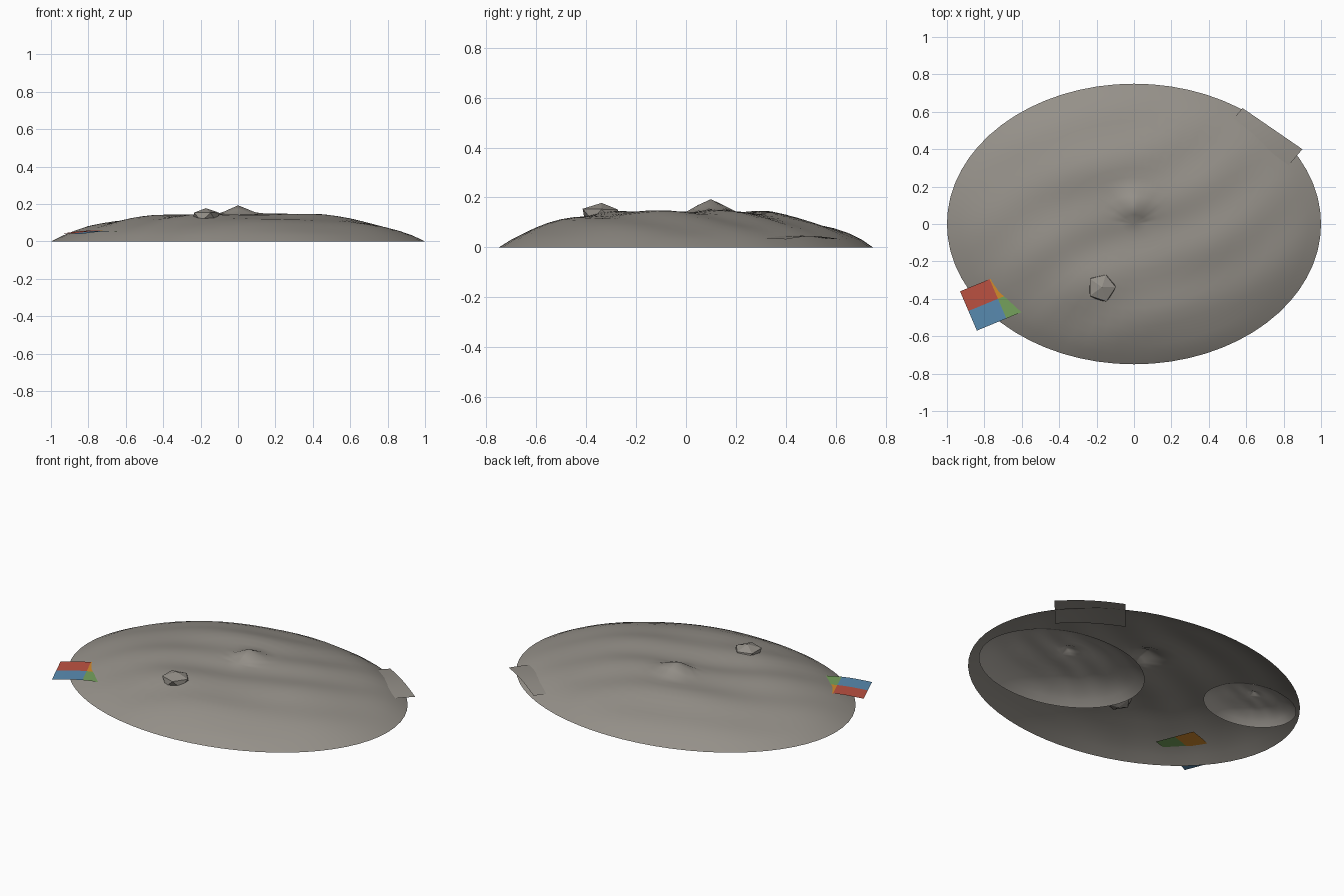
import bpy, bmesh, math, random
from mathutils import Vector

random.seed(4)
if "Cube" in bpy.data.objects:
    bpy.data.objects.remove(bpy.data.objects["Cube"], do_unlink=True)


def material(name, rgb):
    m = bpy.data.materials.new(name)
    m.use_nodes = True
    m.diffuse_color = (*rgb, 1)
    m.node_tree.nodes["Principled BSDF"].inputs["Base Color"].default_value = (*rgb, 1)
    return m


stone = material("stone grey", (0.30, 0.28, 0.25))
pale = material("pale stone", (0.46, 0.43, 0.39))
panels = [material("brick red", (0.51, 0.085, 0.055)), material("amber", (0.66, 0.26, 0.025)),
          material("sky blue", (0.10, 0.26, 0.44)), material("leaf green", (0.18, 0.36, 0.11))]


def finish(name, bm, mats, smooth=True):
    mesh = bpy.data.meshes.new(name)
    bm.normal_update()
    bm.to_mesh(mesh)
    bm.free()
    for m in mats:
        mesh.materials.append(m)
    for p in mesh.polygons:
        p.use_smooth = smooth
    ob = bpy.data.objects.new(name, mesh)
    bpy.context.collection.objects.link(ob)
    return ob


# Mound height against distance from the middle (1 is the rim)
PROFILE = [(0, .138), (.3, .142), (.45, .138), (.58, .122), (.7, .1),
           (.8, .077), (.87, .056), (.93, .034), (1, 0)]


def profile(r):
    for (a, za), (b, zb) in zip(PROFILE, PROFILE[1:]):
        if r <= b:
            return za + (zb - za) * (r - a) / (b - a)
    return 0


def height(x, y):
    r = math.hypot(x, y / 0.75)
    fade = max(0, 1 - r ** 4)
    # Diagonal ridges, broken up by a slower wave
    across, along = -0.5 * x + 0.86 * y, 0.86 * x + 0.5 * y
    ridge = math.sin(across * 21 + 1.5 * math.sin(along * 4)) * 0.006
    ridge += math.sin(along * 9 + across * 5) * 0.004
    knoll = 0.045 * max(0, 1 - math.hypot(x, y - 0.1) / 0.11)
    return profile(r) + ridge * fade + knoll


def mound(name, mat, centre=(0, 0), scale=1.0, tall=1.0, rings=15, sides=64):
    bm = bmesh.new()

    def point(r, k):
        a = math.tau * k / sides
        x, y = r * math.cos(a), 0.75 * r * math.sin(a)
        z = max(0, height(x, y)) if r < 1 else 0
        return bm.verts.new((centre[0] + x * scale, centre[1] + y * scale, z * tall))

    top = point(0, 0)
    loops = [[point(i / rings, k) for k in range(sides)] for i in range(1, rings + 1)]
    for k in range(sides):
        n = (k + 1) % sides
        bm.faces.new((top, loops[0][k], loops[0][n]))
        for inner, outer in zip(loops, loops[1:]):
            bm.faces.new((inner[k], outer[k], outer[n], inner[n]))
    return finish(name, bm, [mat])


# Outer mound and the two smaller hollow mounds beneath it
mound("main_mound", stone)
mound("large_inner_mound", pale, (0.43, -0.10), 0.5, 0.62, 10, 48)
mound("small_inner_mound", pale, (-0.615, 0.25), 0.28, 0.42, 8, 40)


def sheet(name, corner, end_u, end_v, lift, mats, n=8):
    """Curved rectangle from a corner, its two neighbours and a height rule."""
    bm = bmesh.new()
    c, u, v = Vector(corner), Vector(end_u), Vector(end_v)
    u, v = u - c, v - c
    grid = []
    for j in range(n + 1):
        row = []
        for i in range(n + 1):
            p = c + u * (i / n) + v * (j / n)
            row.append(bm.verts.new((p.x, p.y, lift(i / n, j / n))))
        grid.append(row)
    for j in range(n):
        for i in range(n):
            f = bm.faces.new((grid[j][i], grid[j + 1][i], grid[j + 1][i + 1], grid[j][i + 1]))
            if len(mats) > 1:
                # One colour for each quarter
                f.material_index = (i >= n // 2) + 2 * (j >= n // 2)
    for f in bm.faces:
        f.normal_update()
        if f.normal.z < 0:
            f.normal_flip()
    return finish(name, bm, mats)


sheet("coloured_panel", (-0.93, -0.36), (-0.615, -0.23), (-0.84, -0.57),
      lambda u, v: 0.044 + 0.013 * math.sin(math.pi * u) + 0.004 * u - 0.004 * v, panels)
sheet("grey_panel", (0.58, 0.62), (0.90, 0.40), (0.42, 0.43),
      lambda u, v: 0.032 + 0.012 * math.sin(math.pi * u) + 0.004 * math.sin(math.pi * v), [stone])

# Faceted boulder half sunk in the slope
bm = bmesh.new()
bmesh.ops.create_icosphere(bm, subdivisions=1, radius=1)
for vert in bm.verts:
    vert.co *= random.uniform(0.88, 1.1)
    vert.co = Vector((-0.172 + vert.co.x * 0.083, -0.338 + vert.co.y * 0.083,
                      0.13 + vert.co.z * 0.051))
finish("boulder", bm, [stone], smooth=False)
